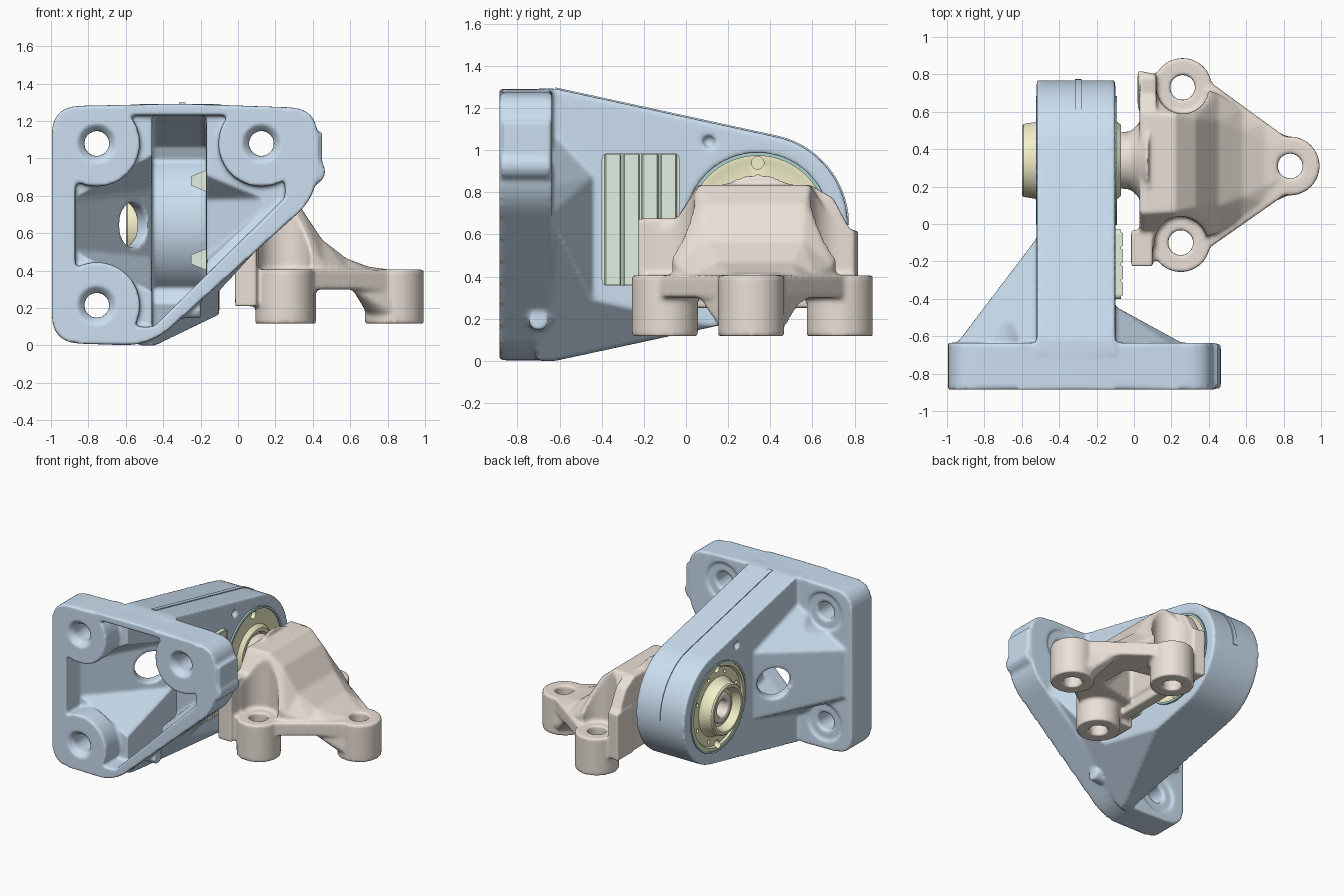
import bpy, bmesh
from math import sin, cos, pi, radians
from mathutils import Vector as V

if "Cube" in bpy.data.objects:
    bpy.data.objects.remove(bpy.data.objects["Cube"])

CY, CZ = 0.34, 0.645          # bushing axis (runs along x)

def make(name, bm):
    bmesh.ops.recalc_face_normals(bm, faces=bm.faces)
    me = bpy.data.meshes.new(name)
    bm.to_mesh(me)
    bm.free()
    ob = bpy.data.objects.new(name, me)
    bpy.context.collection.objects.link(ob)
    return ob

def prism(pts, axis, a, b, name="part"):
    """Extrude a 2D outline along an axis: x -> (y,z), y -> (x,z), z -> (x,y)."""
    place = {'x': lambda p, t: (t, p[0], p[1]), 'y': lambda p, t: (p[0], t, p[1]),
             'z': lambda p, t: (p[0], p[1], t)}[axis]
    bm = bmesh.new()
    f = bm.faces.new([bm.verts.new(place(p, a)) for p in pts])
    r = bmesh.ops.extrude_face_region(bm, geom=[f])
    d = V(place((0, 0), b - a))
    bmesh.ops.translate(bm, vec=d, verts=[e for e in r['geom'] if isinstance(e, bmesh.types.BMVert)])
    return make(name, bm)

def hull(pts, name="part"):
    bm = bmesh.new()
    bmesh.ops.convex_hull(bm, input=[bm.verts.new(p) for p in pts])
    bmesh.ops.delete(bm, geom=[v for v in bm.verts if not v.link_faces], context='VERTS')
    return make(name, bm)

def circle(c, r, n=48, a0=0, a1=360):
    m = n if a1 - a0 == 360 else n - 1
    angles = [radians(a0 + (a1 - a0) * i / m) for i in range(n)]
    return [(c[0] + r * cos(a), c[1] + r * sin(a)) for a in angles]

def cyl(c, r, axis, a, b, name="part"):
    return prism(circle(c, r), axis, a, b, name)

def box(x0, x1, y0, y1, z0, z1, name="part"):
    return prism([(x0, y0), (x1, y0), (x1, y1), (x0, y1)], 'z', z0, z1, name)

def rounded(pts, r, n=7):
    out = []
    for i, p in enumerate(pts):
        p, a, b = V(p), V(pts[i - 1]), V(pts[(i + 1) % len(pts)])
        s, e = p + (a - p).normalized() * r, p + (b - p).normalized() * r
        for k in range(n):
            t = k / (n - 1)
            out.append(tuple(s * (1 - t) ** 2 + p * 2 * t * (1 - t) + e * t * t))
    return out

def lathe(prof, name="part", n=64):
    """Revolve a closed (x, r) outline about the bushing axis."""
    bm = bmesh.new()
    rings = [[bm.verts.new((x, CY + r * cos(2 * pi * i / n), CZ + r * sin(2 * pi * i / n)))
              for x, r in prof] for i in range(n)]
    for i in range(n):
        A, B = rings[i], rings[(i + 1) % n]
        for j in range(len(prof)):
            k = (j + 1) % len(prof)
            bm.faces.new((A[j], A[k], B[k], B[j]))
    bmesh.ops.remove_doubles(bm, verts=bm.verts, dist=1e-5)
    return make(name, bm)

def bake(ob):
    dg = bpy.context.evaluated_depsgraph_get()
    me = bpy.data.meshes.new_from_object(ob.evaluated_get(dg))
    ob.modifiers.clear()
    ob.data = me

def combine(ob, others, op):
    for o in others:
        m = ob.modifiers.new("b", 'BOOLEAN')
        m.operation, m.object, m.solver = op, o, 'EXACT'
    bake(ob)
    for o in others:
        bpy.data.objects.remove(o)

def trim(ob, p, n):
    """Remove everything on the positive side of a plane and cap it."""
    bm = bmesh.new()
    bm.from_mesh(ob.data)
    bmesh.ops.bisect_plane(bm, geom=bm.verts[:] + bm.edges[:] + bm.faces[:],
                           plane_co=p, plane_no=n, clear_outer=True)
    bmesh.ops.holes_fill(bm, edges=[e for e in bm.edges if e.is_boundary])
    bmesh.ops.recalc_face_normals(bm, faces=bm.faces)
    bm.to_mesh(ob.data)
    bm.free()
    return ob

def cast(ob, voxel=0.0118):
    """Blend joints and round edges as on a casting."""
    m = ob.modifiers.new("r", 'REMESH')
    m.mode, m.voxel_size = 'VOXEL', voxel
    s = ob.modifiers.new("s", 'SMOOTH')
    s.factor, s.iterations = 0.5, 5
    bake(ob)
    ob.data.polygons.foreach_set("use_smooth", [True] * len(ob.data.polygons))

def paint(ob, name, col):
    m = bpy.data.materials.get(name) or bpy.data.materials.new(name)
    m.diffuse_color = (*col, 1)
    m.use_nodes = True
    m.node_tree.nodes["Principled BSDF"].inputs["Base Color"].default_value = m.diffuse_color
    ob.data.materials.clear()
    ob.data.materials.append(m)

# --- blue bracket: flange, arm, side webs ---
P0 = V((-0.4, -0.64, 0.04))
N = V((0.7, 0, 0.68)).cross(V((0.3, 0.74, 0.13)))
N = (N if N.z < 0 else -N).normalized()
HOLES = [(-0.755, 1.08), (0.125, 1.08), (-0.755, 0.215)]
bracket = prism(rounded([(-0.995, 0.015), (-0.47, -0.003), (0.425, 0.80), (0.425, 1.268), (-0.3, 1.293),
                         (-0.995, 1.278)], 0.15), 'y', -0.885, -0.635, "mount_bracket")
arm = trim(prism([(-.7, 0), (-.62, 0)] + circle((CY, CZ), .428, 40, -78, 78) + [(-.62, 1.292), (-.7, 1.292)],
                 'x', -0.52, -0.10), P0, N)
web_r = trim(hull([(0.22, -.66, .82), (0.3, -.66, .68), (-.35, -.66, .05), (-.12, -.66, 1.12), (-.12, -.43, .88),
                   (-.12, -.43, .2), (-.3, -.66, .9)]), P0, N)
web_l = hull([(-.95, -.66, .46), (-.95, -.66, .83), (-.5, -.66, .2), (-.5, -.66, 1.1), (-.5, -.05, .38),
              (-.5, -.05, .91), (-.94, -.63, .46), (-.94, -.63, .83)])
tabs = [box(0.3, 0.45, -0.87, -0.64, 0.98, 1.14), cyl((0.395, 0.93), 0.07, 'y', -0.88, -0.64),
        cyl((-0.7, 0.19), 0.045, 'x', -0.4, -0.20)]
combine(bracket, [arm, web_r, web_l] + tabs, 'UNION')

# front pocket, skirting the bolt bosses
pocket = prism([(-.87, 1.23), (.25, 1.23), (.25, .79), (-.45, .1), (-.87, .1)], 'y', -0.95, -0.71)
combine(pocket, [cyl(h, 0.23, 'y', -1, -0.5) for h in HOLES], 'DIFFERENCE')
hollow = trim(prism([(-.75, .06), (-.62, .06), (.1, .22)] + circle((CY, CZ), .39, 24, 240, 120)
                    + [(.1, 1.07), (-.62, 1.23), (-.75, 1.23)], 'x', -0.46, -0.17), P0 - N * 0.06, N)
hollow_l = hull([(-.87, -.72, .5), (-.87, -.72, .79), (-.45, -.72, .28), (-.45, -.72, 1.02), (-.45, -.13, .46),
                 (-.45, -.13, .83)])
hollow_r = hull([(.21, -.76, .79), (-.18, -.76, .42), (-.18, -.76, .95), (-.18, -.52, .78), (-.18, -.52, .46)])
window = cyl((0, 0), 0.12, 'y', -0.3, 0.14)
window.rotation_euler.z = radians(38)
window.location = (-0.645, -0.17, CZ)
cuts = [pocket, hollow, hollow_l, hollow_r, window, cyl((CY, CZ), 0.34, 'x', -0.7, 0)]
for h in HOLES:
    cuts += [cyl(h, 0.067, 'y', -1, 0), cyl(h, 0.15, 'y', -0.65, -0.5),
             hull([(x, -0.89, z) for x, z in circle(h, 0.105)] + [(x, -0.84, z) for x, z in circle(h, 0.062)])]
for x in (-0.52, -0.10):
    cuts.append(cyl((0.11, 1.04), 0.03, 'x', x - 0.03, x + 0.03))
combine(bracket, cuts, 'DIFFERENCE')
cast(bracket)
rib = prism([(-.62, 1.275), (-.62, 1.298)] + circle((CY, CZ), .434, 30, 78, 0) + circle((CY, CZ), .41, 30, 0, 78),
            'x', -0.315, -0.28, "parting_rib")
for o in (bracket, rib):
    paint(o, "blue", (.60, .74, .88))

# --- bushing: sleeve, end plates, hub ---
sleeve = lathe([(-.525, .345), (-.525, .328), (-.092, .328), (-.092, .345)], "bushing_sleeve")
paint(sleeve, "teal", (.42, .64, .62))
bushing = lathe([(-.52, .328), (-.52, .305), (-.505, .295), (-.505, .225), (-.53, .205), (-.59, .195), (-.60, .185),
                 (-.60, .165), (-.54, .14), (-.54, .1), (-.1, .1), (-.1, .15), (-.07, .165), (-.07, .19),
                 (-.10, .215), (-.105, .29), (-.10, .305), (-.10, .328)], "bushing")
slots = [cyl((CY, CZ + s * 0.295), 0.03, 'x', x - .05, x + .05) for s in (1, -1) for x in (-.51, -.11)]
for i in range(8):
    a = 2 * pi * i / 8 + pi / 8
    slots.append(cyl((CY + .26 * cos(a), CZ + .26 * sin(a)), 0.014, 'x', -.56, -.46))
combine(bushing, slots, 'DIFFERENCE')
paint(bushing, "yellow", (.89, .87, .58))

# --- green ribbed bumper with clips inside the arm ---
bumper = [prism(rounded([(-.40, .355), (-.03, .355), (-.03, .985), (-.40, .985)], .03), 'x', -.11, -.07, "bumper_pad")]
for i in range(4):
    y = -0.347 + i * 0.088
    bumper.append(prism([(-.075, y - .042), (-.06, y - .034), (-.06, y + .034), (-.075, y + .042)], 'z', .36, .98,
                        f"bumper_rib_{i + 1}"))
    v = [Vv for Vv in bumper[-1].data.vertices]
for o in bumper[1:]:       # prism along z takes (x, y) outlines
    paint(o, "green", (.75, .87, .75))
for z in (.46, .88):
    bumper.append(hull([(x, y, z + s * w) for x, w in ((-.25, .025), (-.165, .06)) for s in (1, -1)
                        for y in (-.27, -.17)], "bumper_clip"))
for o in bumper:
    paint(o, "green", (.75, .87, .75))

# --- beige support: three bolt bosses, plate, tower, shaft ---
BOSS = [(.26, .73), (.25, -.10), (.835, .31)]
support = hull([(x, y, z) for b in BOSS for x, y in circle(b, .11) for z in (.30, .405)], "engine_support")
parts = [cyl(b, .157, 'z', .117, .407) for b in BOSS]
parts.append(prism([(-.12, .25), (-.12, .62), (-.04, .68), (.06, .83), (.6, .83), (.7, .77), (.78, .62), (.8, .4),
                    (.8, .25)], 'x', .03, .12))
parts.append(box(-.015, .1, -.225, -.035, .21, .675))
parts.append(prism([(.02, .82), (.02, .62), (.1, .6), (.12, .8)], 'z', .25, .62))
# flare under the far boss
parts.append(hull([(x, y, .14) for x, y in circle((.845, .31), .135)] + [(.60, .05, .32), (.60, .57, .32),
                                                                       (.88, .2, .35), (.88, .42, .35)]))
# tower sections: x, bottom half width, top half width, bottom, shoulder, top
SEC = [(.05, .43, .27, .33, .58, .835), (.22, .425, .26, .33, .57, .835), (.33, .415, .24, .32, .54, .745),
       (.45, .37, .23, .32, .45, .565), (.58, .285, .18, .31, .41, .465), (.70, .21, .12, .27, .40, .42),
       (.78, .15, .08, .16, .39, .41)]
rings = [[(x, .325 + s * w, z) for s in (1, -1) for w, z in ((wb, zb), (wb, zs), (wt, zt))]
         for x, wb, wt, zb, zs, zt in SEC]
parts += [hull(a + b) for a, b in zip(rings, rings[1:])]
parts.append(lathe([(-.56, 0), (-.56, .115), (-.11, .115), (-.08, .15), (-.02, .155), (.03, .20), (.08, .25), (.08, 0)]))
combine(support, parts, 'UNION')
cuts = [cyl(b, .067, 'z', 0, .9) for b in BOSS] + [cyl(b, .14, 'z', .405, .9) for b in BOSS[:2]]
cuts.append(hull([(.13, .12, .2), (.13, .52, .2), (.5, .2, .2), (.5, .44, .2), (.15, .15, .6), (.15, .49, .6),
                  (.3, .25, .6), (.3, .4, .6)]))
cuts.append(cyl((CY, CZ), .065, 'x', -.7, -.3))
combine(support, cuts, 'DIFFERENCE')
cast(support)
paint(support, "beige", (.83, .75, .68))

for o in (rib, sleeve, bushing):
    bpy.ops.object.select_all(action='DESELECT')
    bpy.context.view_layer.objects.active = o
    o.select_set(True)
    bpy.ops.object.shade_smooth_by_angle(angle=radians(35))
